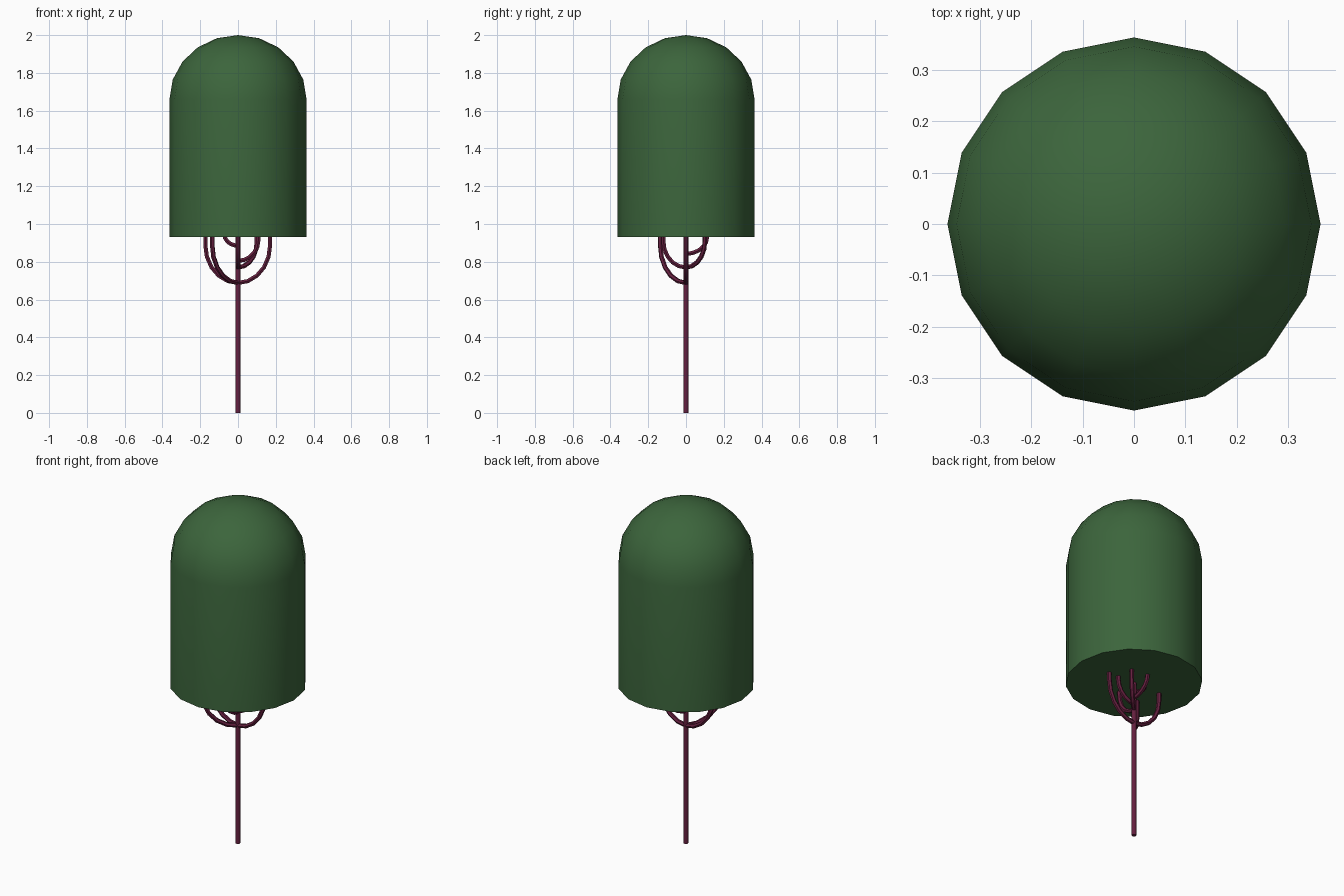
import bpy, bmesh, math
from mathutils import Vector

if "Cube" in bpy.data.objects:
    bpy.data.objects.remove(bpy.data.objects["Cube"])


def material(name, rgb):
    m = bpy.data.materials.new(name)
    m.diffuse_color = (*rgb, 1)
    m.use_nodes = True
    m.node_tree.nodes["Principled BSDF"].inputs["Base Color"].default_value = m.diffuse_color
    return m


leaf_green = material("leaf green", (0.045, 0.13, 0.045))
bark_plum = material("bark plum", (0.13, 0.014, 0.05))


def finish(name, bm, mat, angle):
    bmesh.ops.recalc_face_normals(bm, faces=bm.faces[:])
    me = bpy.data.meshes.new(name)
    bm.to_mesh(me)
    bm.free()
    me.materials.append(mat)
    ob = bpy.data.objects.new(name, me)
    bpy.context.collection.objects.link(ob)
    bpy.context.view_layer.objects.active = ob
    bpy.ops.object.select_all(action='DESELECT')
    ob.select_set(True)
    bpy.ops.object.shade_smooth_by_angle(angle=math.radians(angle))
    return ob


def skin_rings(bm, rings):
    """Join a row of vertex rings with quads."""
    n = len(rings[0])
    for a, b in zip(rings, rings[1:]):
        for i in range(n):
            j = (i + 1) % n
            bm.faces.new((a[i], a[j], b[j], b[i]))


# crown: 16-sided cylinder with a five-step dome and flat underside
SIDES, R, BASE, SHOULDER, TOP = 16, 0.363, 0.932, 1.66, 2.0
profile = [(R, BASE)]
for k in range(5):
    a = math.radians(18 * k)
    profile.append((R * math.cos(a), SHOULDER + (TOP - SHOULDER) * math.sin(a)))
bm = bmesh.new()
rings = [[bm.verts.new((r * math.cos(2 * math.pi * i / SIDES),
                        r * math.sin(2 * math.pi * i / SIDES), z))
          for i in range(SIDES)] for r, z in profile]
skin_rings(bm, rings)
bm.faces.new(rings[0])
tip = bm.verts.new((0, 0, TOP))
for i in range(SIDES):
    bm.faces.new((rings[-1][i], rings[-1][(i + 1) % SIDES], tip))
finish("crown", bm, leaf_green, 40)

# trunk: thin pole running up into the crown
bm = bmesh.new()
bmesh.ops.create_cone(bm, cap_ends=True, segments=8, radius1=0.013,
                      radius2=0.013, depth=1.1)
bmesh.ops.translate(bm, vec=(0, 0, 0.55), verts=bm.verts[:])
finish("trunk", bm, bark_plum, 50)


# branches: quarter-ellipse tubes that leave the trunk flat and turn upward
def branch(name, degrees, start, reach, rise, radius=0.0125, steps=5, sides=6):
    out = Vector((math.cos(math.radians(degrees)), math.sin(math.radians(degrees)), 0))
    up = Vector((0, 0, 1))
    side = out.cross(up)
    bm = bmesh.new()
    rings = []

    def ring(centre, normal):
        rings.append([bm.verts.new(centre + radius * (
            math.cos(2 * math.pi * i / sides) * side +
            math.sin(2 * math.pi * i / sides) * normal)) for i in range(sides)])

    for k in range(steps + 1):
        t = math.pi / 2 * k / steps
        tangent = (out * reach * math.cos(t) + up * rise * math.sin(t)).normalized()
        ring(out * reach * math.sin(t) + up * (start + rise * (1 - math.cos(t))),
             side.cross(tangent))
    ring(out * reach + up * 1.05, side.cross(up))
    skin_rings(bm, rings)
    bm.faces.new(rings[0])
    bm.faces.new(rings[-1])
    finish(name, bm, bark_plum, 50)


# direction in degrees, start height, reach, rise
for n, spec in enumerate([
    (0, 0.688, 0.17, 0.20), (180, 0.688, 0.173, 0.20), (225, 0.688, 0.193, 0.20),
    (45, 0.77, 0.142, 0.14), (270, 0.77, 0.12, 0.14),
    (0, 0.805, 0.108, 0.11), (90, 0.842, 0.112, 0.09), (180, 0.885, 0.072, 0.06),
]):
    branch(f"branch_{n + 1}", *spec)
